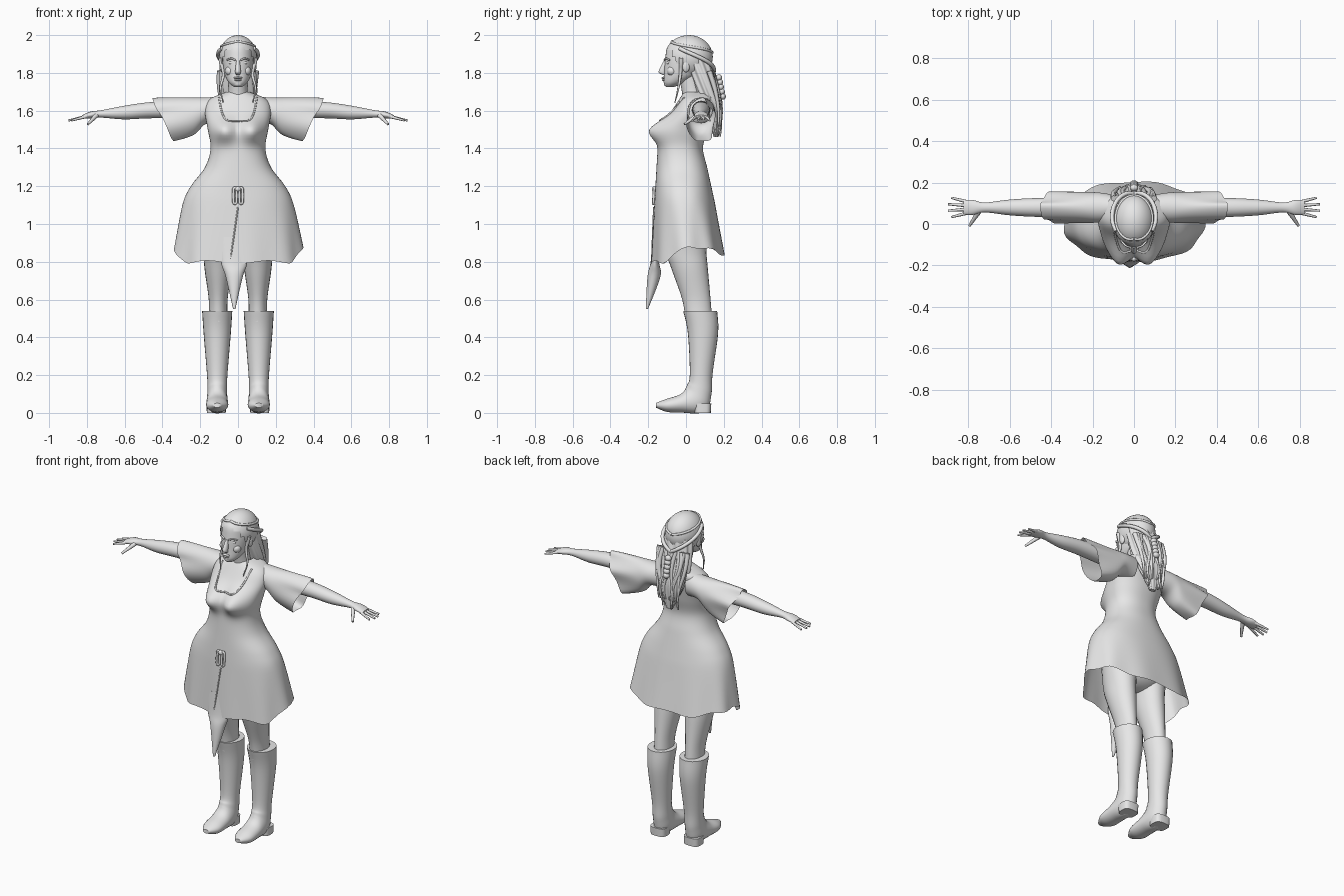
import bpy, bmesh, math, random
from mathutils import Vector
from mathutils.bvhtree import BVHTree

random.seed(4)
if "Cube" in bpy.data.objects:
    bpy.data.objects.remove(bpy.data.objects["Cube"])

tone = (.8, .8, .8, 1)
grey = bpy.data.materials.new("plain grey")
grey.use_nodes = True
grey.diffuse_color = tone
grey.node_tree.nodes["Principled BSDF"].inputs["Base Color"].default_value = tone


def clamp(value):
    return max(0, min(1, value))


def link(name, data):
    data.materials.append(grey)
    ob = bpy.data.objects.new(name, data)
    bpy.context.scene.collection.objects.link(ob)
    return ob


def finish(name, bm):
    bmesh.ops.recalc_face_normals(bm, faces=bm.faces)
    for face in bm.faces:
        face.smooth = True
    mesh = bpy.data.meshes.new(name)
    bm.to_mesh(mesh)
    bm.free()
    mesh.set_sharp_from_angle(angle=math.radians(60))
    return link(name, mesh)


def spline(keys, steps):
    """Catmull-Rom rows through the key rows."""
    padded = [keys[0], *keys, keys[-1]]
    for i in range(len(keys) - 1):
        for step in range(steps):
            t = step / steps
            yield [b + t * ((c - a) + t * ((2 * a - 5 * b + 4 * c - d)
                   + t * (3 * b - a - 3 * c + d))) / 2
                   for a, b, c, d in zip(*padded[i:i + 4])]
    yield keys[-1]


def loft(name, keys, base=0, side=1, sideways=False, sides=24, power=1, caps=True, shape=None):
    """Elliptic rings; a key is position, offset, two radii and an optional tilt.
    Upright parts run along z with offset y, sideways parts run along x with offset z."""
    bm = bmesh.new()
    rings = []
    keys = [(*key, 0) if len(key) == 4 else key for key in keys]
    for place, offset, ru, rv, tilt in spline(keys, 6):
        t = math.radians(tilt)
        if sideways:
            centre = Vector((place, base, offset))
            u, v = Vector((0, 1, 0)), Vector((math.sin(t), 0, math.cos(t)))
        else:
            centre = Vector((base, offset, place))
            u, v = Vector((1, 0, 0)), Vector((0, math.cos(t), -math.sin(t)))
        ring = []
        for i in range(sides):
            angle = math.tau * i / sides
            c, s = math.cos(angle), math.sin(angle)
            p = u * ru * math.copysign(abs(c) ** power, c)
            p += v * rv * math.copysign(abs(s) ** power, s)
            p = shape(p, angle, centre) if shape else centre + p
            ring.append(bm.verts.new((p.x * side, p.y, p.z)))
        rings.append(ring)
    for low, high in zip(rings, rings[1:]):
        for i in range(sides):
            bm.faces.new((low[i - 1], low[i], high[i], high[i - 1]))
    if caps:
        bm.faces.new(rings[0])
        bm.faces.new(rings[-1])
    return finish(name, bm)


def tube(name, points, radius, taper=0, side=1, cyclic=False):
    curve = bpy.data.curves.new(name, "CURVE")
    curve.dimensions = "3D"
    curve.bevel_depth = radius
    curve.bevel_resolution = 2
    curve.resolution_u = 6
    curve.use_fill_caps = True
    path = curve.splines.new("BEZIER")
    path.bezier_points.add(len(points) - 1)
    path.use_cyclic_u = cyclic
    for i, (knot, (x, y, z)) in enumerate(zip(path.bezier_points, points)):
        knot.co = (x * side, y, z)
        knot.handle_left_type = knot.handle_right_type = "AUTO"
        knot.radius = 1 - taper * i / (len(points) - 1)
    ob = link(name, curve)
    bpy.ops.object.select_all(action="DESELECT")
    ob.select_set(True)
    bpy.context.view_layer.objects.active = ob
    bpy.ops.object.convert(target="MESH")


def ball(name, centre, radii, keep=None):
    bm = bmesh.new()
    bmesh.ops.create_uvsphere(bm, u_segments=32, v_segments=20, radius=1)
    for vert in bm.verts:
        vert.co = Vector(centre) + vert.co * Vector(radii)
    if keep:
        cut = [vert for vert in bm.verts if not keep(vert.co)]
        bmesh.ops.delete(bm, geom=cut, context="VERTS")
    return finish(name, bm)


# Dress: bust, skirt folds and uneven hem shaped on one loft
def dress_front(z):
    return .65 * (z - 1.5) - .14 if z > 1.5 else .06 * (z - 1.4) - .15


def dress_back(z):
    return .09 + .22 * abs(z - 1.4)


def dress_shape(p, angle, centre):
    flare = clamp((1.12 - centre.z) * 4)
    p = centre + p * (1 + .022 * flare * math.cos(9 * angle + .6))
    if p.y < 0:
        spread = (abs(p.x) - .075) ** 2 + (p.z - 1.495) ** 2
        p.y -= .06 * math.exp(-spread / .06 ** 2)
    facing = math.sin(angle)
    drop = .085 * clamp(-1.6 * facing) + .05 * clamp(facing) ** 2
    p.z -= flare * (drop + .008 * math.sin(7 * angle))
    return p


half_widths = ((1.7, .06), (1.66, .15), (1.6, .175), (1.5, .16), (1.4, .145),
               (1.3, .175), (1.2, .25), (1.1, .295), (.88, .34))
dress = loft("dress", [(z, (dress_back(z) + dress_front(z)) / 2, width,
                        (dress_back(z) - dress_front(z)) / 2) for z, width in half_widths],
             sides=72, power=.88, caps=False, shape=dress_shape)
surface = BVHTree.FromPolygons([vert.co for vert in dress.data.vertices],
                               [tuple(face.vertices) for face in dress.data.polygons])


def on_front(x, z, lift=.002):
    hit = surface.ray_cast(Vector((x, -1, z)), Vector((0, 1, 0)))[0]
    return (x, hit.y - lift if hit else .04, z)


# Neckline edge, front seam, hanging front panel and belt knot
steps = [i / 8 for i in range(-8, 9)]
tube("neckline_edge", [on_front(.1 * t, 1.545 + .125 * t ** 6) for t in steps], .005)
tube("front_seam", [on_front(-.02 - .02 * t, .95 - .14 * t) for t in steps], .004)
loft("front_panel", [(.93, -.163, .07, .012), (.8, -.165, .07, .022), (.72, -.17, .045, .034),
                     (.55, -.207, .006, .006)], base=-.02)
for side in (1, -1):
    loop = [math.pi * t for t in steps[1::2]]
    tube("belt_knot_loop", [on_front(side * .016 + .009 * math.cos(a), 1.15 + .045 * math.sin(a), .006)
                            for a in loop], .007, cyclic=True)
ball("belt_knot", on_front(0, 1.185, .006), (.016, .012, .014))
ball("hips", (0, .02, 1), (.2, .125, .13))


def sleeve_shape(p, angle, centre):
    droop = .008 * clamp(6 * (centre.x - .22))
    return centre + p + Vector((0, math.sin(5 * angle), math.cos(4 * angle))) * droop


# Paired arms, legs and boots
for side, label in ((1, "left"), (-1, "right")):
    loft(label + "_sleeve", [(.09, 1.605, .06, .07), (.17, 1.6, .072, .07), (.25, 1.57, .075, .1, 10),
                             (.395, 1.545, .072, .128, 27)],
         .08, side, sideways=True, sides=40, caps=False, shape=sleeve_shape)
    loft(label + "_arm", [(.2, 1.605, .05, .048), (.45, 1.603, .046, .043), (.6, 1.59, .038, .036),
                          (.72, 1.583, .024, .02), (.78, 1.577, .036, .018), (.825, 1.567, .034, .01)],
         .08, side, sideways=True)
    for finger in (-1.5, -.5, .5, 1.5):
        root, tip = .08 + .017 * finger, .08 + .031 * finger
        tube(label + "_finger", [(.8, root, 1.57), (.9 - .008 * finger ** 2, tip, 1.548)], .009, .4, side)
    tube(label + "_thumb", [(.75, .06, 1.575), (.795, -.008, 1.528)], .013, .5, side)
    loft(label + "_leg", [(1, 0, .1, .11), (.86, 0, .08, .108), (.76, .02, .072, .096),
                          (.6, .055, .05, .075), (.48, .07, .05, .07)], .105, side)
    loft(label + "_boot", [(.54, .075, .08, .09), (.42, .09, .072, .08), (.2, .08, .054, .06),
                           (.12, .07, .052, .07, 25), (.07, .05, .055, .08, 50), (.05, -.02, .058, .05, 80),
                           (.04, -.1, .055, .035, 90), (.04, -.16, .02, .012, 90)], .11, side)
    loft(label + "_boot_heel", [(.05, .088, .052, .046), (0, .088, .05, .043)], .115, side, power=.6)

# Neck, head and face
loft("neck", [(1.62, .045, .075, .06), (1.69, .035, .052, .055), (1.79, .015, .05, .055)])
loft("head", [(1.725, -.085, .02, .02), (1.75, -.06, .05, .058), (1.8, -.02, .073, .096),
              (1.88, 0, .083, .11), (1.95, 0, .07, .09), (1.99, 0, .01, .01)], sides=32)
loft("nose", [(1.865, -.105, .009, .012), (1.808, -.125, .015, .02), (1.79, -.115, .01, .01)])
ball("upper_lip", (0, -.117, 1.774), (.023, .013, .006))
ball("lower_lip", (0, -.114, 1.763), (.019, .013, .007))
ball("chin", (0, -.095, 1.742), (.025, .022, .017))

# Hair: crown, grooved back mass, braids and loose locks
crown_centre, crown_radii = Vector((0, .015, 1.885)), Vector((.1, .127, .115))


def on_crown(azimuth, rise, lift=1):
    level = math.cos(rise)
    way = Vector((math.cos(azimuth) * level, math.sin(azimuth) * level, math.sin(rise)))
    return crown_centre + way * crown_radii * lift


def hair_shape(p, angle, centre):
    return centre + p * (1 + .06 * math.sin(11 * angle + 20 * centre.z))


ball("hair_crown", crown_centre, crown_radii, lambda p: p.z > 1.925 - (p.y + .1) * 1.6)
loft("hair_back", [(1.88, .06, .09, .07), (1.7, .11, .097, .06), (1.6, .145, .08, .045),
                   (1.46, .16, .02, .012)], sides=66, shape=hair_shape)
rise_steps = [t for t in steps if t >= 0]
for side in (1, -1):
    ball("eye", (side * .034, -.092, 1.853), (.015, .011, .009))
    tube("brow", [(.014, -.114, 1.868), (.036, -.107, 1.876), (.058, -.087, 1.868)], .005, side=side)
    ball("cheek", (side * .042, -.075, 1.81), (.026, .026, .026))
    ball("ear", (side * .086, 0, 1.835), (.012, .02, .032))
    tube("side_braid", [on_crown(2 * t - .43, .4 - t, 1 + .25 * t) for t in rise_steps], .011, side=side)
    tube("crown_band", [on_crown(math.pi * (t - .5), .8 - .6 * t) for t in rise_steps], .007, side=side)
    tube("front_lock", [(.085 + .008 * math.cos(9 * t), -.025 - .035 * t * t, 1.88 - .24 * t)
                        for t in rise_steps], .012, .8, side)
    for lock in range(6):
        root, wave, length = .012 + .017 * lock, random.uniform(-.02, .02), random.uniform(.28, .35)
        bulge = .018 - .003 * lock
        tube("back_lock", [(root * (1 - .3 * t) + wave * math.sin(6 * t),
                            .12 + bulge + .05 * math.sin(2 * t), 1.81 - length * t)
                           for t in rise_steps], .015, .7, side)
for knot in range(5):
    ball("back_braid_knot", (0, .175 + .005 * knot, 1.775 - .025 * knot), (.02, .016, .017))
